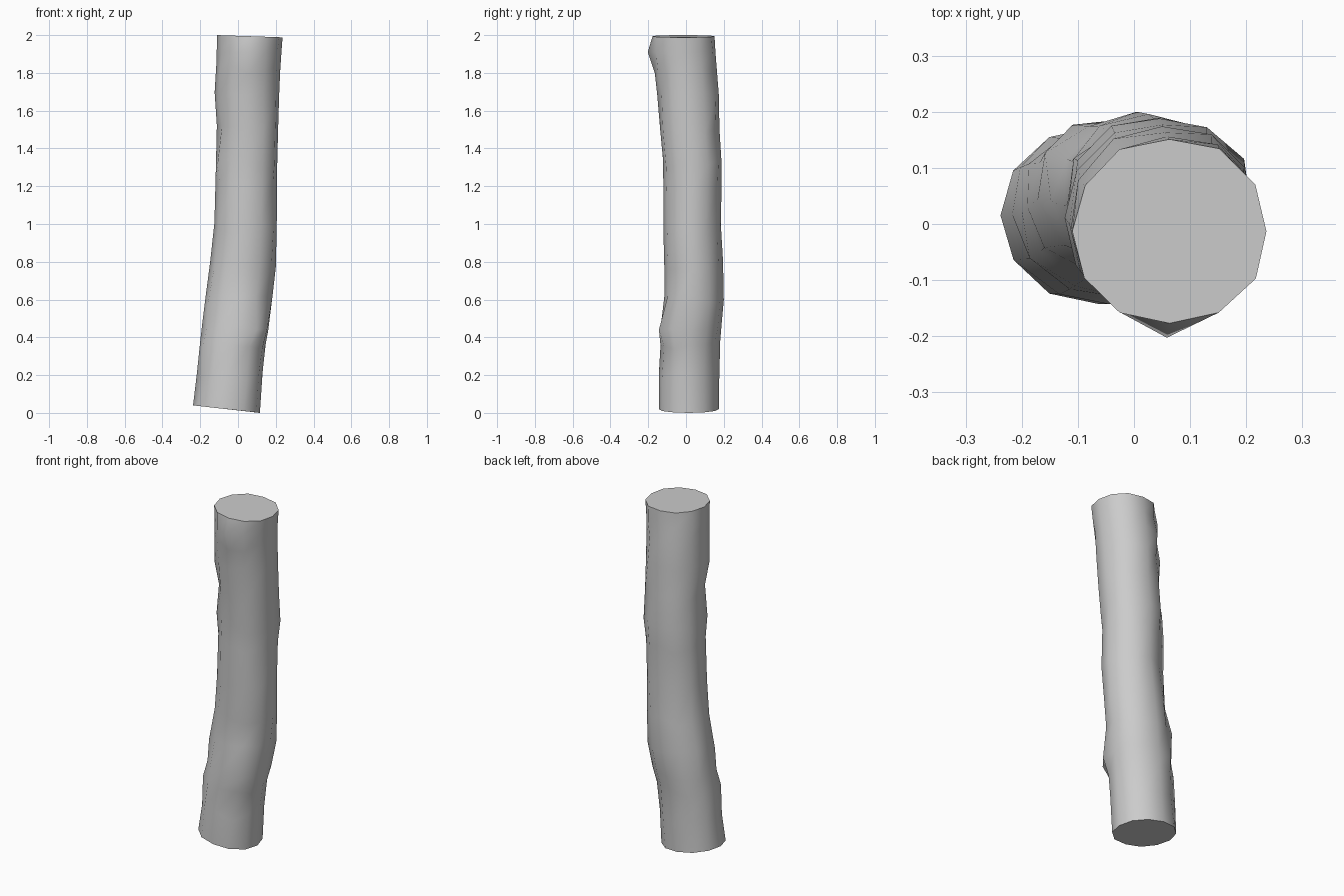
import bpy, bmesh, math, random
from mathutils import Vector

if "Cube" in bpy.data.objects:
    bpy.data.objects.remove(bpy.data.objects["Cube"])

random.seed(4)
SIDES = 12

# Log outline: height, x min, x max, y min, y max
rings = [
    (0.025, -0.238, 0.116, -0.143, 0.174),
    (0.20, -0.217, 0.130, -0.143, 0.176),
    (0.36, -0.200, 0.146, -0.135, 0.181),
    (0.46, -0.190, 0.160, -0.127, 0.187),
    (0.60, -0.172, 0.182, -0.115, 0.200),
    (0.78, -0.148, 0.200, -0.115, 0.196),
    (0.98, -0.125, 0.205, -0.120, 0.184),
    (1.20, -0.119, 0.206, -0.120, 0.189),
    (1.32, -0.117, 0.208, -0.122, 0.188),
    (1.50, -0.112, 0.213, -0.138, 0.177),
    (1.68, -0.118, 0.218, -0.152, 0.174),
    (1.82, -0.115, 0.224, -0.165, 0.163),
    (1.91, -0.113, 0.230, -0.178, 0.156),
    (1.98, -0.110, 0.236, -0.177, 0.151),
]

# Bark swellings: centre, reach, push vector
bumps = [
    (Vector((0.10, -0.10, 0.47)), 0.13, Vector((0.025, -0.035, 0))),   # branch stub
    (Vector((0.05, -0.178, 1.91)), 0.07, Vector((0.0, -0.025, 0))),    # chipped lip
    (Vector((-0.10, 0.00, 1.68)), 0.12, Vector((-0.006, 0, 0))),
]

bm = bmesh.new()
loops = []
for k, (z, x0, x1, y0, y1) in enumerate(rings):
    cx, cy, rx, ry = (x0 + x1) / 2, (y0 + y1) / 2, (x1 - x0) / 2, (y1 - y0) / 2
    end = k in (0, len(rings) - 1)
    loop = []
    for i in range(SIDES):
        a = 2 * math.pi * i / SIDES
        # Uneven bark, stronger on the back and left than on the front
        rough = 0.02 if end else (0.06 if math.sin(a) > 0.2 or math.cos(a) < -0.8 else 0.025)
        s = 1 if i % 3 == 0 else 1.02 + random.uniform(-rough, rough)
        p = Vector((cx + rx * s * math.cos(a), cy + ry * s * math.sin(a), z))
        if not end:
            p.z += random.uniform(-0.025, 0.025) if k < len(rings) - 2 else 0
        for c, reach, push in bumps:
            d = (p - c).length / reach
            if d < 1:
                p += push * (1 - d * d)
        if k == 0:                      # sloping saw cut at the foot
            p.z = 0.02 - 0.02 * math.cos(a)
        if k == len(rings) - 1:         # slightly tilted top cut
            p.z = 1.994 - 0.006 * math.cos(a)
        loop.append(bm.verts.new(p))
    loops.append(loop)

for a, b in zip(loops, loops[1:]):
    for i in range(SIDES):
        j = (i + 1) % SIDES
        bm.faces.new((a[i], a[j], b[j], b[i]))
bm.faces.new(loops[-1])
bm.faces.new(loops[0][::-1])
bmesh.ops.recalc_face_normals(bm, faces=bm.faces)

mesh = bpy.data.meshes.new("log")
bm.to_mesh(mesh)
bm.free()
log = bpy.data.objects.new("log", mesh)
bpy.context.collection.objects.link(log)

# Smooth bark, crisp cut ends
bpy.context.view_layer.objects.active = log
log.select_set(True)
bpy.ops.object.shade_smooth_by_angle(angle=math.radians(50))
